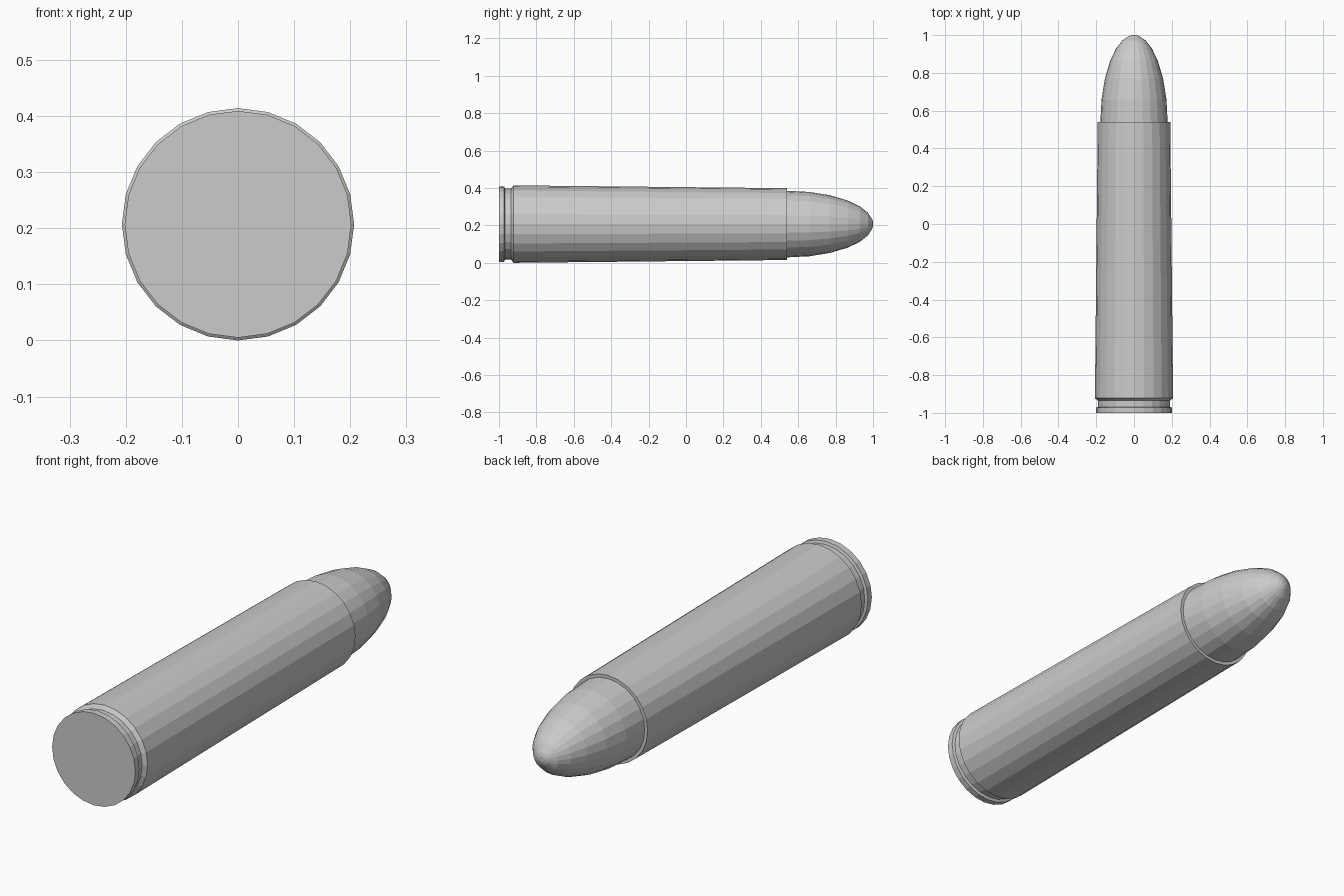
import bpy, bmesh
from math import cos, sin, pi, radians

SIDES = 24
AXIS_Z = 0.207

# Remove the default cube
cube = bpy.data.objects.get("Cube")
if cube:
    bpy.data.objects.remove(cube, do_unlink=True)

metal = bpy.data.materials.new("grey metal")
metal.use_nodes = True
metal.diffuse_color = (0.6, 0.6, 0.6, 1)
metal.node_tree.nodes["Principled BSDF"].inputs["Base Color"].default_value = metal.diffuse_color


def lathe(name, profile):
    """Turn (y, radius) points about the long axis, capping both ends."""
    bm = bmesh.new()
    rings = []
    for y, r in profile:
        angles = [2 * pi * i / SIDES for i in range(SIDES)]
        rings.append([bm.verts.new((r * sin(a), y, AXIS_Z + r * cos(a))) for a in angles])
    for a, b in zip(rings, rings[1:]):
        for i in range(SIDES):
            j = (i + 1) % SIDES
            bm.faces.new((a[i], a[j], b[j], b[i]))
    bm.faces.new(rings[0])
    bm.faces.new(rings[-1])
    bmesh.ops.recalc_face_normals(bm, faces=bm.faces)
    mesh = bpy.data.meshes.new(name)
    bm.to_mesh(mesh)
    bm.free()
    mesh.materials.append(metal)
    obj = bpy.data.objects.new(name, mesh)
    bpy.context.collection.objects.link(obj)
    return obj


# Tapered case with base rim and extractor groove
lathe("case", [(-1, 0.202), (-0.972, 0.202), (-0.968, 0.19), (-0.935, 0.19),
               (-0.922, 0.207), (0.54, 0.192)])

# Rounded nose, a half ellipsoid with a small blunt tip
steps = [radians(a) for a in (0, 15, 30, 45, 58, 70, 81)]
nose = [(0.54 + 0.46 * sin(a), 0.178 * cos(a)) for a in steps]
lathe("nose", [(0.5, 0.178)] + nose + [(1, 0.012)])
